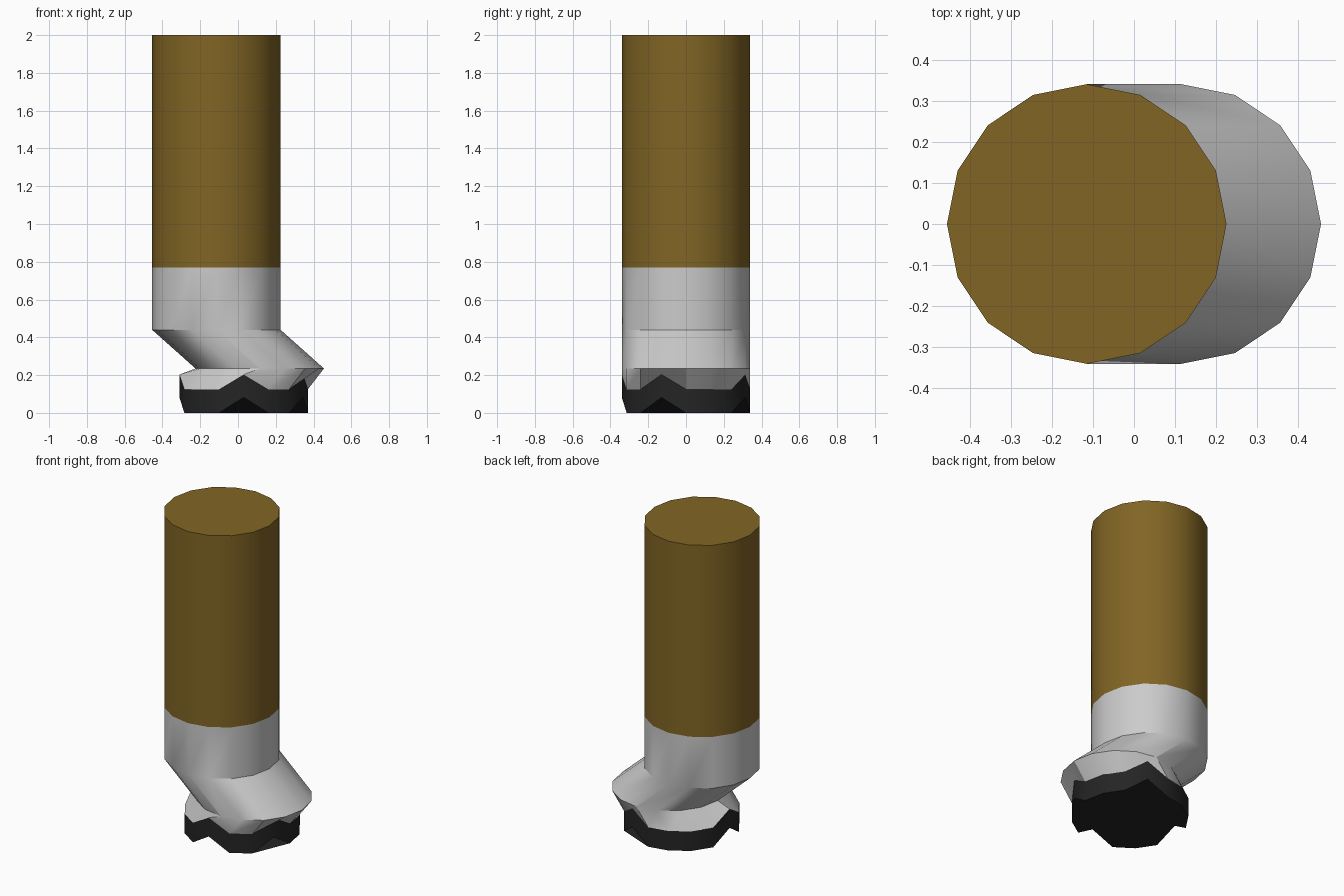
import bpy, bmesh, math

if "Cube" in bpy.data.objects:
    bpy.data.objects.remove(bpy.data.objects["Cube"])

SIDES = 16
RADIUS = 0.34
NOTCHES = {3, 8, 12, 15}   # corners where the sole arches upward


def ring(cx, z, lift=0.0):
    pts = []
    for i in range(SIDES):
        a = 2 * math.pi * i / SIDES
        h = z + (lift if i in NOTCHES else 0)
        pts.append((cx + RADIUS * math.cos(a), RADIUS * math.sin(a), h))
    return pts


def loft(name, rings, color=None, cap_bottom=False, cap_top=False):
    """Skin a stack of rings, listed from bottom to top."""
    bm = bmesh.new()
    loops = [[bm.verts.new(p) for p in r] for r in rings]
    for lo, hi in zip(loops, loops[1:]):
        for i in range(SIDES):
            j = (i + 1) % SIDES
            bm.faces.new((lo[i], lo[j], hi[j], hi[i]))
    if cap_bottom:
        bm.faces.new(loops[0][::-1])
    if cap_top:
        bm.faces.new(loops[-1])
    mesh = bpy.data.meshes.new(name)
    bm.to_mesh(mesh)
    bm.free()
    obj = bpy.data.objects.new(name, mesh)
    bpy.context.collection.objects.link(obj)
    if color:
        mat = bpy.data.materials.new(name + "_material")
        mat.diffuse_color = color
        mat.use_nodes = True
        mat.node_tree.nodes["Principled BSDF"].inputs["Base Color"].default_value = mat.diffuse_color
        mesh.materials.append(mat)
    bpy.ops.object.select_all(action='DESELECT')
    obj.select_set(True)
    bpy.context.view_layer.objects.active = obj
    bpy.ops.object.shade_smooth_by_angle(angle=math.radians(30))
    return obj


sole_top = ring(0.03, 0.125, 0.078)
cuff = ring(-0.115, 0.77)

# Black sole with an arched, uneven rim
loft("sole", [ring(0.03, 0, 0.082), sole_top], (0.018, 0.018, 0.018, 1), cap_bottom=True)

# Grey shoe that leans forward and then rises to the cuff
loft("shoe", [sole_top, ring(0.115, 0.235), ring(-0.115, 0.44), cuff])

# Brown trouser leg
loft("trouser_leg", [cuff, ring(-0.115, 2.0)], (0.22, 0.13, 0.018, 1), cap_top=True)
